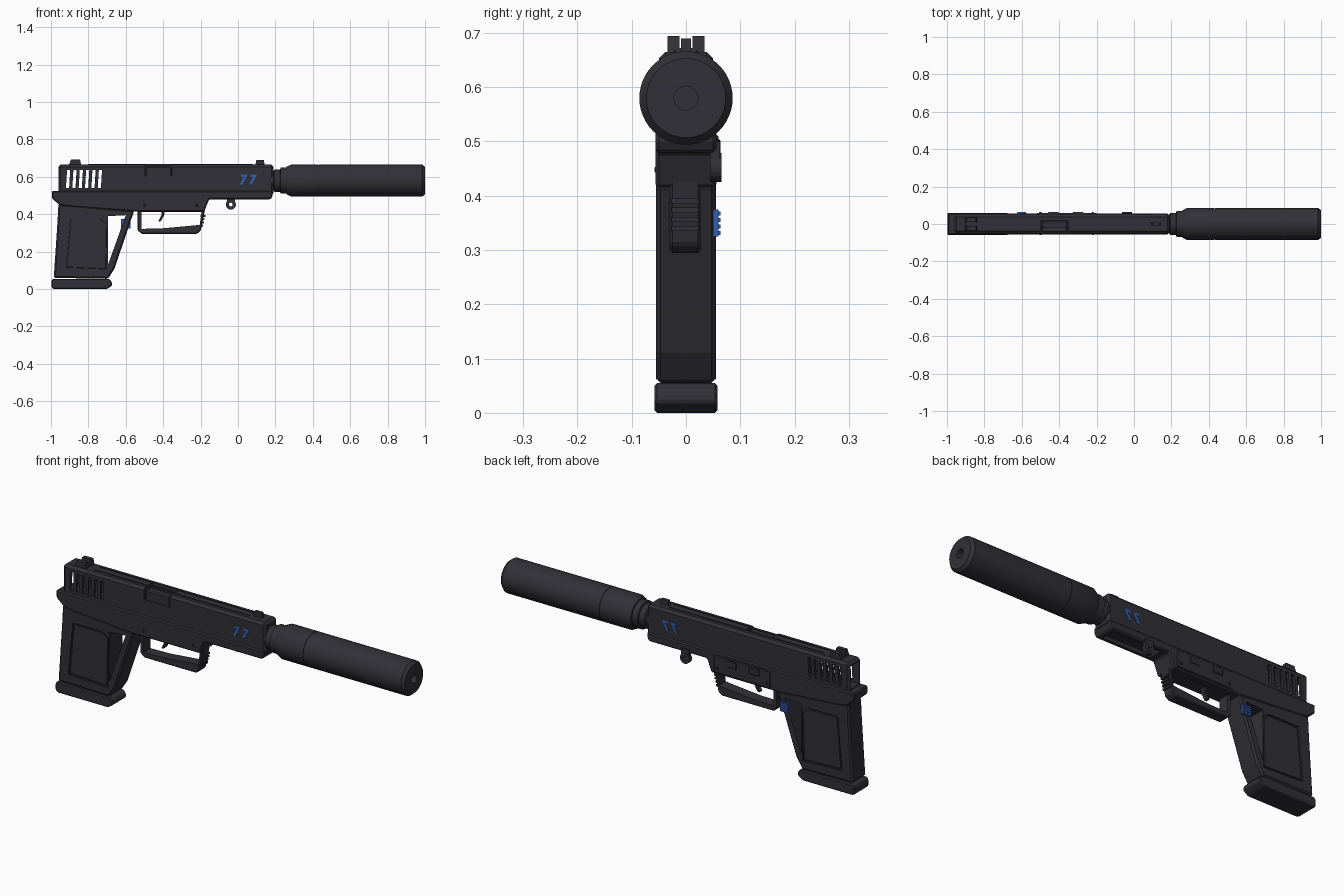
import bpy, bmesh, math
from mathutils import Matrix

if "Cube" in bpy.data.objects:
    bpy.data.objects.remove(bpy.data.objects["Cube"])


def material(name, rgb):
    m = bpy.data.materials.new(name)
    m.use_nodes = True
    m.diffuse_color = (*rgb, 1)
    m.node_tree.nodes["Principled BSDF"].inputs["Base Color"].default_value = (*rgb, 1)
    return m


DARK = material("dark gunmetal", (0.03, 0.03, 0.038))
BLUE = material("accent blue", (0.035, 0.11, 0.42))


def finish(name, bm, mat):
    bmesh.ops.recalc_face_normals(bm, faces=bm.faces)
    mesh = bpy.data.meshes.new(name)
    bm.to_mesh(mesh)
    bm.free()
    mesh.materials.append(mat)
    ob = bpy.data.objects.new(name, mesh)
    bpy.context.collection.objects.link(ob)
    return ob


def bake(ob):
    dg = bpy.context.evaluated_depsgraph_get()
    ob.data = bpy.data.meshes.new_from_object(ob.evaluated_get(dg))
    ob.modifiers.clear()


def bevel(ob, width):
    b = ob.modifiers.new("bevel", 'BEVEL')
    b.width, b.segments, b.limit_method = width, 1, 'ANGLE'
    b.angle_limit = math.radians(35)
    bake(ob)


def prism(name, pts, y0, y1, mat=DARK, edge=0.0):
    """Extrude a side profile of (x, z) points from y0 to y1."""
    bm = bmesh.new()
    face = bm.faces.new([bm.verts.new((x, y0, z)) for x, z in pts])
    ext = bmesh.ops.extrude_face_region(bm, geom=[face])
    for v in ext["geom"]:
        if isinstance(v, bmesh.types.BMVert):
            v.co.y = y1
    ob = finish(name, bm, mat)
    if edge:
        bevel(ob, edge)
    return ob


def box(name, x0, x1, y0, y1, z0, z1, mat=DARK, edge=0.0):
    return prism(name, [(x0, z0), (x1, z0), (x1, z1), (x0, z1)], y0, y1, mat, edge)


def cut(ob, cutter):
    m = ob.modifiers.new("cut", 'BOOLEAN')
    m.operation, m.object, m.solver = 'DIFFERENCE', cutter, 'EXACT'
    bake(ob)
    bpy.data.objects.remove(cutter)


def lathe(name, profile, z, steps=48):
    """Spin (x, radius) points around the bore axis."""
    bm = bmesh.new()
    vs = [bm.verts.new((x, 0, r)) for x, r in profile]
    es = [bm.edges.new(p) for p in zip(vs, vs[1:])]
    bmesh.ops.spin(bm, geom=vs + es, cent=(0, 0, 0), axis=(1, 0, 0),
                   angle=math.tau, steps=steps)
    bmesh.ops.remove_doubles(bm, verts=bm.verts, dist=0.0002)
    bmesh.ops.translate(bm, verts=bm.verts, vec=(0, 0, z))
    ob = finish(name, bm, DARK)
    for o in bpy.context.selected_objects:
        o.select_set(False)
    bpy.context.view_layer.objects.active = ob
    ob.select_set(True)
    bpy.ops.object.shade_smooth_by_angle(angle=math.radians(30))
    return ob


# Slide with chamfered top, hollow rear, side vents and ejection port
slide = box("slide", -0.96, 0.19, -0.05, 0.05, 0.5, 0.665, edge=0.012)
cut(slide, box("rear_hollow", -1.1, -0.71, -0.036, 0.036, 0.53, 0.648))
for i in range(6):
    x = -0.92 + i * 0.034
    cut(slide, prism("vent", [(x, 0.54), (x + 0.017, 0.54), (x + 0.023, 0.637), (x + 0.006, 0.637)], -0.1, 0.1))
cut(slide, box("port_cut", -0.5, -0.35, -0.1, 0.02, 0.605, 0.7))
box("chamber_block", -0.495, -0.355, -0.046, 0.018, 0.59, 0.656, edge=0.006)
for s in (-1, 1):
    box("top_rib", -0.8, 0.08, s * 0.02 - 0.002, s * 0.02 + 0.002, 0.66, 0.668)

# Frame with tang, dust cover and open underside at the nose
frame = prism("frame", [(-0.995, 0.525), (-0.995, 0.485), (-0.955, 0.45), (-0.9, 0.44), (-0.56, 0.415),
                        (-0.18, 0.415), (-0.155, 0.48), (0.175, 0.48), (0.185, 0.5), (0.185, 0.525)],
              -0.056, 0.056, edge=0.006)
cut(frame, box("nose_recess", -0.12, 0.15, -0.035, 0.035, 0.45, 0.5))

# Grip with the front strut opening
grip = prism("grip", [(-0.96, 0.455), (-0.965, 0.36), (-0.985, 0.06), (-0.695, 0.055), (-0.66, 0.11),
                      (-0.555, 0.42)], -0.055, 0.055, edge=0.008)
cut(grip, prism("strut_gap", [(-0.695, 0.39), (-0.6, 0.395), (-0.695, 0.13)], -0.1, 0.1))
panel = [(-0.9, 0.38), (-0.73, 0.38), (-0.695, 0.355), (-0.7, 0.1), (-0.925, 0.11)]
for s in (-1, 1):
    cut(grip, prism("panel_recess", panel, s * 0.047, s * 0.1))
    inner = [(-0.81 + (x + 0.81) * 0.94, 0.24 + (z - 0.24) * 0.95) for x, z in panel]
    prism("grip_panel", inner, s * 0.044, s * 0.053, edge=0.002)
pad = prism("base_pad", [(-0.998, 0.01), (-0.985, 0), (-0.7, 0), (-0.672, 0.02), (-0.675, 0.04), (-0.69, 0.055),
                         (-0.99, 0.055), (-0.998, 0.045)], -0.058, 0.058, edge=0.005)

# Trigger guard with front ridges
guard = prism("trigger_guard", [(-0.537, 0.43), (-0.537, 0.315), (-0.515, 0.295), (-0.22, 0.295),
                                (-0.2, 0.31), (-0.175, 0.43)], -0.03, 0.027, edge=0.005)
cut(guard, prism("guard_hole", [(-0.515, 0.412), (-0.515, 0.322), (-0.4, 0.325), (-0.205, 0.343),
                                (-0.195, 0.412)], -0.1, 0.1))
for i in range(4):
    z = 0.335 + i * 0.017
    box("guard_ridge", -0.2, -0.187 + i * 0.004, -0.027, 0.024, z, z + 0.009)
prism("trigger", [(-0.41, 0.42), (-0.39, 0.42), (-0.395, 0.395), (-0.413, 0.362), (-0.427, 0.36), (-0.41, 0.395)],
      -0.014, 0.014, edge=0.003)

# Sights
rear = prism("rear_sight", [(-0.905, 0.66), (-0.838, 0.66), (-0.845, 0.694), (-0.893, 0.694)], -0.034, 0.034)
cut(rear, box("sight_notch", -1, -0.8, -0.012, 0.012, 0.672, 0.72))
prism("front_sight", [(0.092, 0.66), (0.143, 0.66), (0.138, 0.69), (0.098, 0.69)], -0.009, 0.009)

# Left side controls and ring
box("slide_stop", -0.46, -0.4, 0.05, 0.064, 0.47, 0.505, edge=0.004)
box("takedown_lever", -0.33, -0.27, 0.05, 0.063, 0.47, 0.505, edge=0.004)
box("side_plate", -0.52, -0.2, 0.05, 0.06, 0.425, 0.512, edge=0.003)
for x in (-0.5, -0.22):
    box("pin_head", x - 0.008, x + 0.008, -0.058, 0.063, 0.44, 0.456, edge=0.004)


def disc(r, n=20):
    return [(-0.038 + r * math.cos(math.tau * i / n), 0.452 + r * math.sin(math.tau * i / n)) for i in range(n)]


ring = prism("lanyard_ring", disc(0.027), 0.044, 0.065)
cut(ring, prism("ring_hole", disc(0.01), 0, 0.1))
box("ring_mount", -0.06, -0.016, 0.044, 0.063, 0.465, 0.5)

# Blue release button with ridges
box("release_button", -0.625, -0.575, 0.05, 0.06, 0.325, 0.375, BLUE)
for i in range(4):
    z = 0.328 + i * 0.012
    box("button_ridge", -0.622, -0.578, 0.055, 0.064, z, z + 0.007, BLUE)

# Blue slanted stripes on both sides
for s in (-1, 1):
    for x in (0.01, 0.06):
        prism("accent_stripe", [(x, 0.56), (x + 0.014, 0.56), (x + 0.042, 0.612), (x + 0.006, 0.612),
                                (x + 0.006, 0.6), (x + 0.021, 0.6)], s * 0.046, s * 0.053, BLUE)

# Barrel collars and suppressor
lathe("barrel_collar", [(0.15, 0), (0.15, 0.05), (0.19, 0.05), (0.195, 0.06), (0.225, 0.06), (0.228, 0.07),
                        (0.258, 0.07), (0.262, 0.06), (0.3, 0.06), (0.3, 0)], 0.58)
lathe("suppressor", [(0.26, 0), (0.26, 0.074), (0.285, 0.086), (0.428, 0.086), (0.429, 0.084), (0.433, 0.084),
                     (0.434, 0.086), (0.985, 0.086), (1.0, 0.073), (1.0, 0.022), (0.96, 0.022), (0.96, 0)], 0.58)
